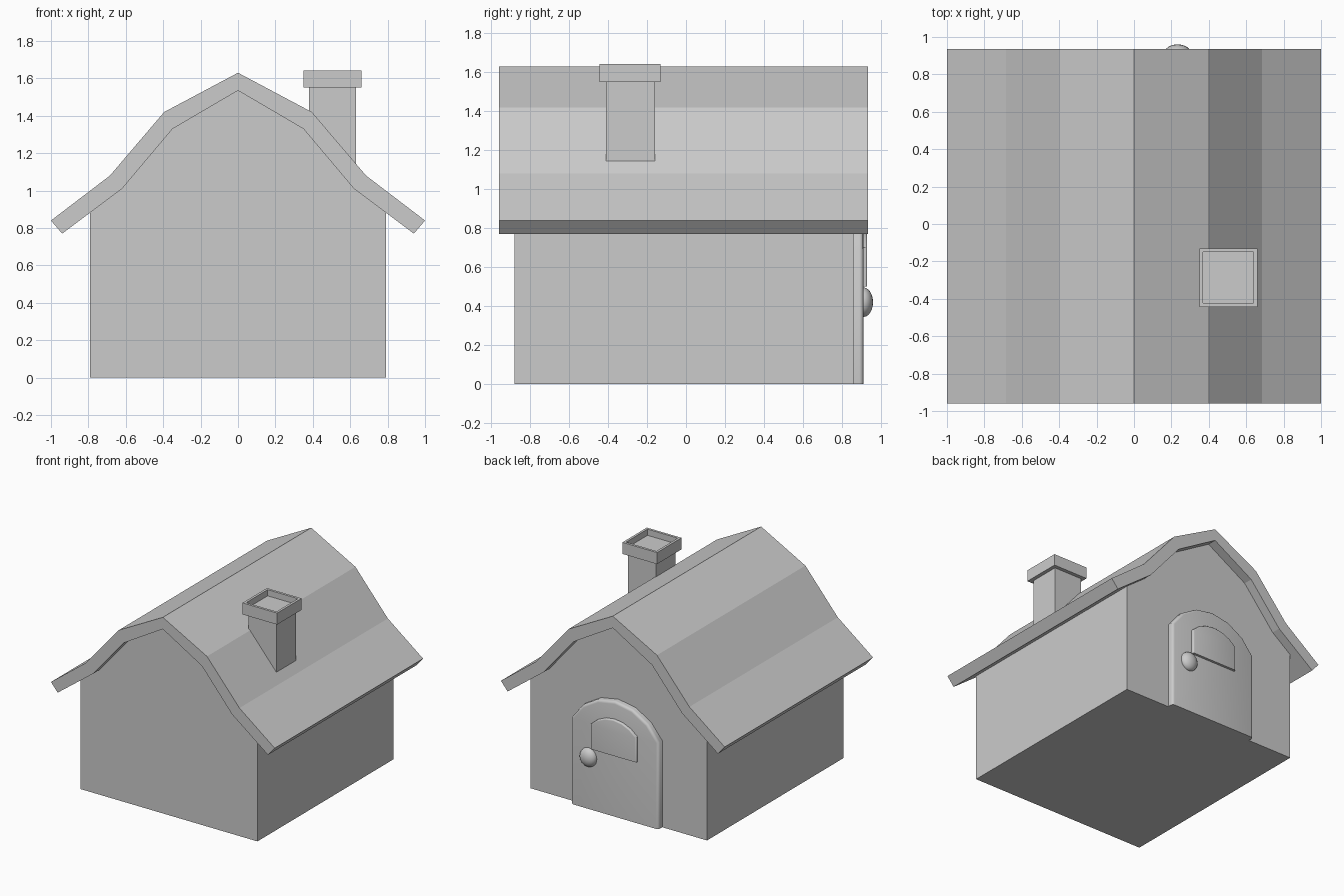
import bpy, bmesh, math

if "Cube" in bpy.data.objects:
    bpy.data.objects.remove(bpy.data.objects["Cube"])


def finish(name, bm, smooth=False):
    bmesh.ops.recalc_face_normals(bm, faces=bm.faces)
    mesh = bpy.data.meshes.new(name)
    bm.to_mesh(mesh)
    bm.free()
    obj = bpy.data.objects.new(name, mesh)
    bpy.context.collection.objects.link(obj)
    if smooth:
        bpy.ops.object.select_all(action='DESELECT')
        bpy.context.view_layer.objects.active = obj
        obj.select_set(True)
        bpy.ops.object.shade_smooth_by_angle(angle=math.radians(40))
    return obj


def prism(name, pts, y0, y1, bevel=0.0):
    """Extrude an x-z outline along y, optionally rounding the +y rim above its base."""
    bm = bmesh.new()
    face = bm.faces.new([bm.verts.new((x, y0, z)) for x, z in pts])
    ext = bmesh.ops.extrude_face_region(bm, geom=[face], use_keep_orig=True)
    for v in ext['geom']:
        if isinstance(v, bmesh.types.BMVert):
            v.co.y = y1
    if bevel:
        zmin = min(z for _, z in pts)
        rim = [e for e in bm.edges
               if all(abs(v.co.y - y1) < 1e-5 for v in e.verts)
               and max(v.co.z for v in e.verts) > zmin + 1e-4]
        bmesh.ops.bevel(bm, geom=rim, offset=bevel, segments=3, profile=0.5,
                        affect='EDGES', clamp_overlap=True)
    return finish(name, bm, smooth=bevel > 0)


def mirrored(half):
    """Complete a right-hand path that begins on the x = 0 axis."""
    return [(-x, z) for x, z in reversed(half[1:])] + half


def arched(half_w, base, spring, top, segments=6):
    """Outline with straight sides and a segmental arch on top."""
    rise = top - spring
    r = (half_w ** 2 + rise ** 2) / (2 * rise)
    a = math.asin(half_w / r)
    arc = [(r * math.sin(t), top - r + r * math.cos(t))
           for t in (a - 2 * a * i / segments for i in range(segments + 1))]
    return [(-half_w, base), (half_w, base)] + arc


def box(bm, x0, x1, y0, y1, z0, z1):
    verts = bmesh.ops.create_cube(bm, size=1)['verts']
    for v in verts:
        v.co = (x1 if v.co.x > 0 else x0, y1 if v.co.y > 0 else y0,
                z1 if v.co.z > 0 else z0)
    return verts


# House body, its gable tucked just inside the roof
prism("walls", mirrored([(0, 1.545), (0.355, 1.34), (0.625, 1.02), (0.79, 0.895), (0.79, 0)]),
      -0.88, 0.86)

# Double-pitched roof slab with flared eaves
outer = mirrored([(0, 1.63), (0.395, 1.42), (0.685, 1.08), (1.0, 0.84)])
inner = mirrored([(0, 1.535), (0.35, 1.33), (0.62, 1.01), (0.94, 0.77)])
prism("roof", outer + inner[::-1], -0.96, 0.935)

# Chimney shaft
bm = bmesh.new()
box(bm, 0.38, 0.63, -0.41, -0.16, 1.1, 1.57)
finish("chimney_shaft", bm)

# Chimney cap with a sunken top
bm = bmesh.new()
box(bm, 0.35, 0.66, -0.443, -0.13, 1.55, 1.643)
top = max(bm.faces, key=lambda f: f.calc_center_median().z)
bmesh.ops.inset_region(bm, faces=[top], thickness=0.028)
floor = bmesh.ops.extrude_face_region(bm, geom=[top])
bmesh.ops.translate(bm, vec=(0, 0, -0.05),
                    verts=[g for g in floor['geom'] if isinstance(g, bmesh.types.BMVert)])
bmesh.ops.delete(bm, geom=[top] if top.is_valid else [], context='FACES_ONLY')
finish("chimney_cap", bm)

# Arched door with its raised window panel, on the back wall
prism("door", arched(0.39, 0.0, 0.70, 0.93), 0.76, 0.91, bevel=0.02)
prism("door_window", arched(0.205, 0.50, 0.70, 0.79), 0.88, 0.93, bevel=0.01)

# Flattened round door knob
bm = bmesh.new()
bmesh.ops.create_uvsphere(bm, u_segments=24, v_segments=12, radius=1)
bmesh.ops.scale(bm, vec=(0.073, 0.05, 0.076), verts=bm.verts)
bmesh.ops.translate(bm, vec=(0.233, 0.91, 0.42), verts=bm.verts)
finish("door_knob", bm, smooth=True)
